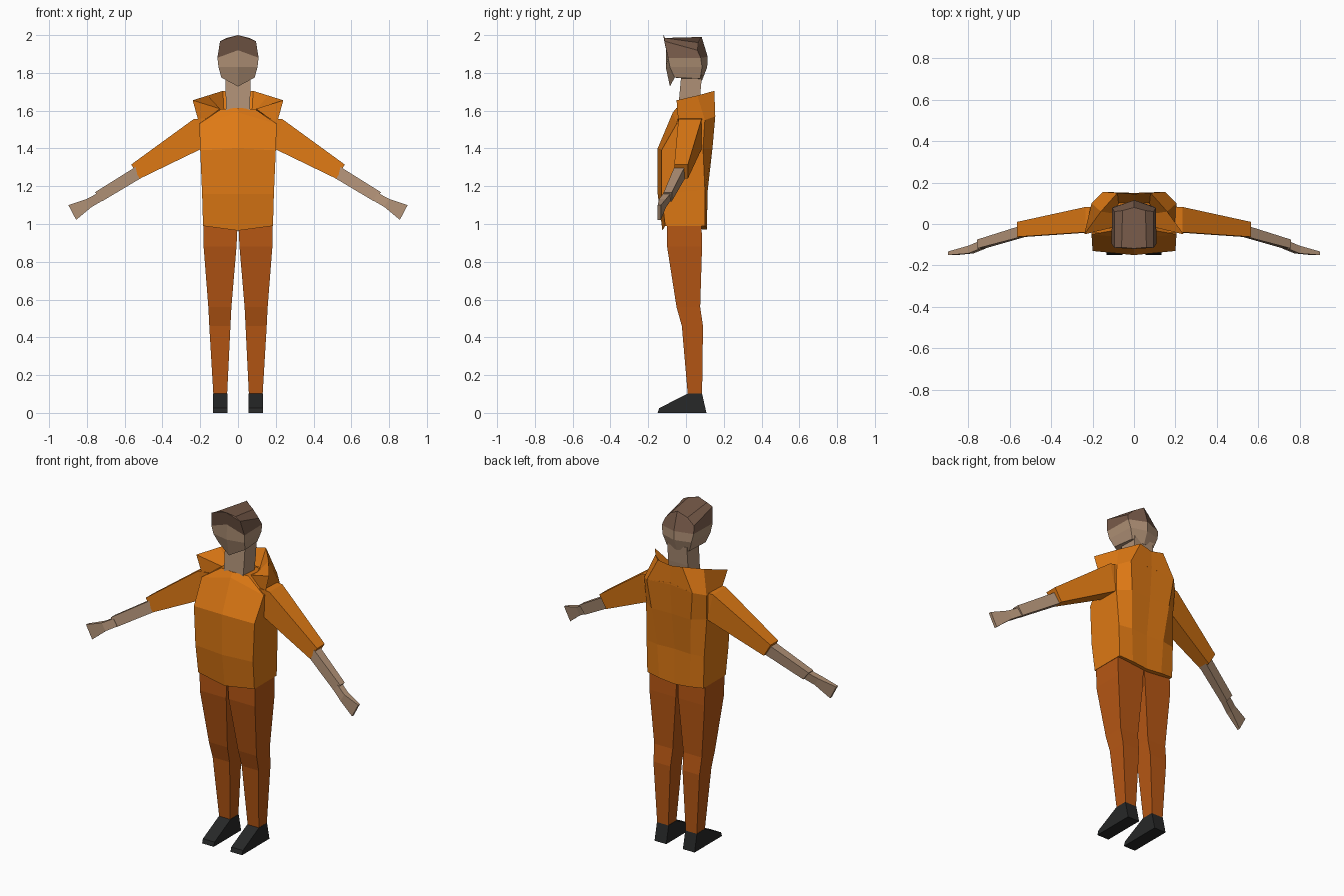
import bpy, bmesh
from mathutils import Vector

if "Cube" in bpy.data.objects:
    bpy.data.objects.remove(bpy.data.objects["Cube"])


def material(name, rgb):
    m = bpy.data.materials.new(name)
    m.diffuse_color = (*rgb, 1)
    m.use_nodes = True
    m.node_tree.nodes["Principled BSDF"].inputs["Base Color"].default_value = m.diffuse_color
    return m


JACKET = material("jacket orange", (0.73, 0.19, 0.007))
TROUSER = material("trouser rust", (0.47, 0.095, 0.007))
SKIN = material("skin tan", (0.43, 0.28, 0.18))
HAIR = material("hair brown", (0.18, 0.10, 0.065))
BLACK = material("shoe black", (0.02, 0.021, 0.021))


def loft(name, rings, mats, rule=None, sx=1):
    """Skin a list of equal closed rings and cap both ends."""
    bm = bmesh.new()
    rows = [[bm.verts.new((x * sx, y, z)) for x, y, z in r] for r in rings]
    n = len(rows[0])
    for i in range(len(rows) - 1):
        for j in range(n):
            k = (j + 1) % n
            f = bm.faces.new((rows[i][j], rows[i][k], rows[i + 1][k], rows[i + 1][j]))
            f.material_index = rule(i) if rule else 0
    first, last = bm.faces.new(rows[0]), bm.faces.new(rows[-1])
    if rule:
        first.material_index, last.material_index = rule(0), rule(len(rows) - 2)
    bmesh.ops.recalc_face_normals(bm, faces=bm.faces)
    me = bpy.data.meshes.new(name)
    bm.to_mesh(me)
    bm.free()
    for m in mats:
        me.materials.append(m)
    ob = bpy.data.objects.new(name, me)
    bpy.context.collection.objects.link(ob)
    return ob


def full(half):
    """Complete a half ring whose first and last points lie on x = 0."""
    return half + [(-x, y, z) for x, y, z in half[-2:0:-1]]


def box_ring(x0, x1, y0, y1, z):
    return [(x0, y0, z), (x1, y0, z), (x1, y1, z), (x0, y1, z)]


def limb_ring(top, low, y0, y1):
    """Cross-section of an arm from its upper and lower (x, z) edges."""
    return [(top[0], y0, top[1]), (top[0], y1, top[1]),
            (low[0], y1, low[1]), (low[0], y0, low[1])]


# Jacket body
loft("jacket_body", [full(r) for r in (
    [(0, -.125, .965), (.185, -.11, .99), (.185, .10, .99), (.10, .11, .98), (0, .11, .97)],
    [(0, -.15, 1.16), (.19, -.13, 1.16), (.19, .10, 1.18), (.11, .115, 1.18), (0, .108, 1.18)],
    [(0, -.15, 1.40), (.20, -.13, 1.39), (.20, .09, 1.40), (.13, .14, 1.40), (0, .135, 1.40)],
    [(0, -.07, 1.59), (.205, -.05, 1.53), (.205, .10, 1.55), (.15, .155, 1.57), (0, .15, 1.59)],
    [(0, -.05, 1.615), (.09, -.03, 1.608), (.09, .06, 1.60), (.06, .10, 1.60), (0, .10, 1.60)],
)], [JACKET])

# Flared open collar: sections of outer base, rim, inner base
side = [
    [(.205, -.04, 1.53), (.24, -.05, 1.655), (.095, -.015, 1.61)],
    [(.205, .10, 1.55), (.16, .06, 1.68), (.095, .05, 1.605)],
    [(.15, .155, 1.57), (.08, .15, 1.705), (.075, .10, 1.605)],
]
middle = [[(0, .15, 1.58), (0, .145, 1.69), (0, .105, 1.605)]]
mirrored = [[(-x, y, z) for x, y, z in s] for s in reversed(side)]
loft("collar", side + middle + mirrored, [JACKET])

# Neck and head; the upper head sections are hair
loft("neck", [
    box_ring(-.062, .062, -.045, .06, 1.57),
    box_ring(-.065, .065, -.035, .075, 1.68),
    box_ring(-.065, .065, -.025, .085, 1.79),
], [SKIN])
loft("head", [full(r) for r in (
    [(0, -.085, 1.728), (.088, -.06, 1.775), (.075, .075, 1.77), (0, .085, 1.76)],
    [(0, -.107, 1.83), (.103, -.085, 1.83), (.095, .085, 1.83), (0, .112, 1.83)],
    [(0, -.105, 1.92), (.109, -.095, 1.88), (.105, .078, 1.88), (0, .115, 1.885)],
    [(0, -.12, 2.0), (.095, -.115, 1.968), (.095, .06, 1.92), (0, .083, 1.99)],
    [(0, -.118, 2.0), (.06, -.112, 1.985), (.055, .065, 1.96), (0, .08, 1.99)],
)], [SKIN, HAIR], lambda i: int(i >= 2))

for label, s in (("right", 1), ("left", -1)):
    # Arm parts
    loft(label + "_sleeve", [
        limb_ring((.17, 1.56), (.17, 1.38), -.04, .085),
        limb_ring((.235, 1.555), (.20, 1.395), -.04, .082),
        limb_ring((.565, 1.315), (.52, 1.24), -.062, .01),
    ], [JACKET], sx=s)
    loft(label + "_forearm", [
        limb_ring((.53, 1.31), (.51, 1.245), -.058, -.003),
        limb_ring((.757, 1.168), (.72, 1.12), -.118, -.075),
    ], [SKIN], sx=s)
    loft(label + "_hand", [
        limb_ring((.74, 1.165), (.715, 1.125), -.118, -.08),
        limb_ring((.80, 1.133), (.775, 1.09), -.142, -.105),
        limb_ring((.898, 1.10), (.857, 1.022), -.15, -.133),
    ], [SKIN], sx=s)

    # Trouser leg
    loft(label + "_trouser_leg", [
        box_ring(.058, .13, .01, .085, .09),
        box_ring(.04, .152, -.022, .09, .46),
        box_ring(.035, .157, -.05, .075, .56),
        box_ring(.008, .182, -.10, .085, .88),
        box_ring(.001, .183, -.10, .082, 1.02),
    ], [TROUSER], sx=s)

    # Shoe: side profile extruded across the foot
    profile = [(-.15, 0), (-.142, .025), (.01, .103), (.085, .103), (.108, 0)]
    loft(label + "_shoe", [[(x, y, z) for y, z in profile] for x in (.055, .132)],
         [BLACK], sx=s)
